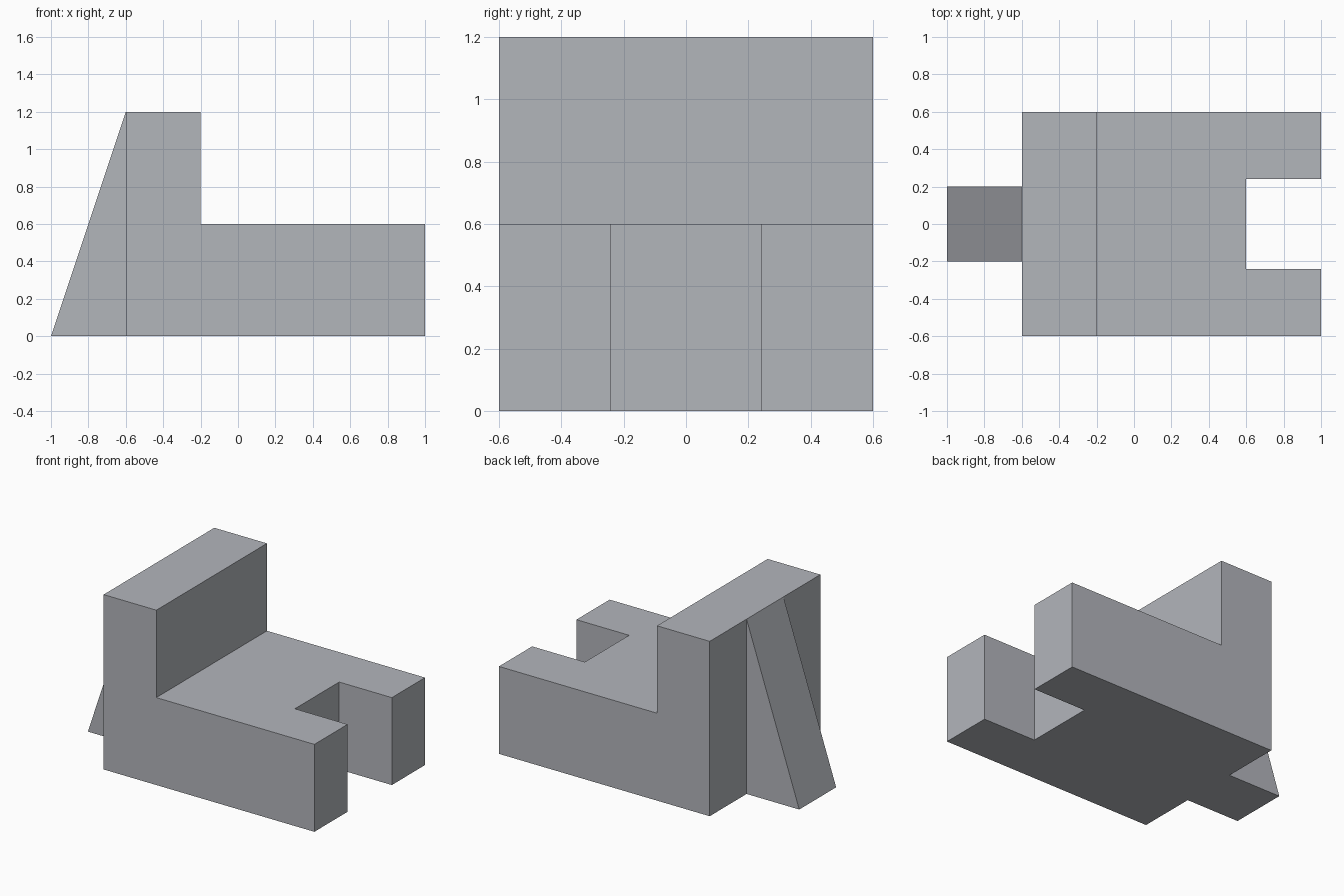
import bpy, bmesh
from mathutils import Vector

if "Cube" in bpy.data.objects:
    bpy.data.objects.remove(bpy.data.objects["Cube"])

# Slate grey finish
grey = bpy.data.materials.new("slate_grey")
grey.diffuse_color = (0.45, 0.465, 0.50, 1)
grey.use_nodes = True
grey.node_tree.nodes["Principled BSDF"].inputs["Base Color"].default_value = grey.diffuse_color


def extrude_profile(name, points, half_width):
    """Extrude an x-z profile symmetrically along y."""
    bm = bmesh.new()
    face = bm.faces.new([bm.verts.new((x, -half_width, z)) for x, z in points])
    grown = bmesh.ops.extrude_face_region(bm, geom=[face])["geom"]
    verts = [v for v in grown if isinstance(v, bmesh.types.BMVert)]
    bmesh.ops.translate(bm, verts=verts, vec=Vector((0, 2 * half_width, 0)))
    bmesh.ops.recalc_face_normals(bm, faces=bm.faces)
    mesh = bpy.data.meshes.new(name)
    bm.to_mesh(mesh)
    bm.free()
    mesh.materials.append(grey)
    obj = bpy.data.objects.new(name, mesh)
    bpy.context.collection.objects.link(obj)
    return obj


# L-shaped bracket: base block with upright wall
bracket = extrude_profile(
    "bracket_body",
    [(-0.6, 0), (1, 0), (1, 0.6), (-0.2, 0.6), (-0.2, 1.2), (-0.6, 1.2)], 0.6)

# Open slot through the end of the base
cutter = extrude_profile(
    "slot_cutter", [(0.6, -0.1), (1.1, -0.1), (1.1, 0.7), (0.6, 0.7)], 0.24)
cutter.hide_render = True
cutter.hide_viewport = True
cutter.display_type = 'WIRE'
slot = bracket.modifiers.new("slot", 'BOOLEAN')
slot.operation = 'DIFFERENCE'
slot.solver = 'EXACT'
slot.object = cutter

# Triangular rib bracing the back of the wall
extrude_profile("support_rib", [(-1, 0), (-0.6, 0), (-0.6, 1.2)], 0.2)
